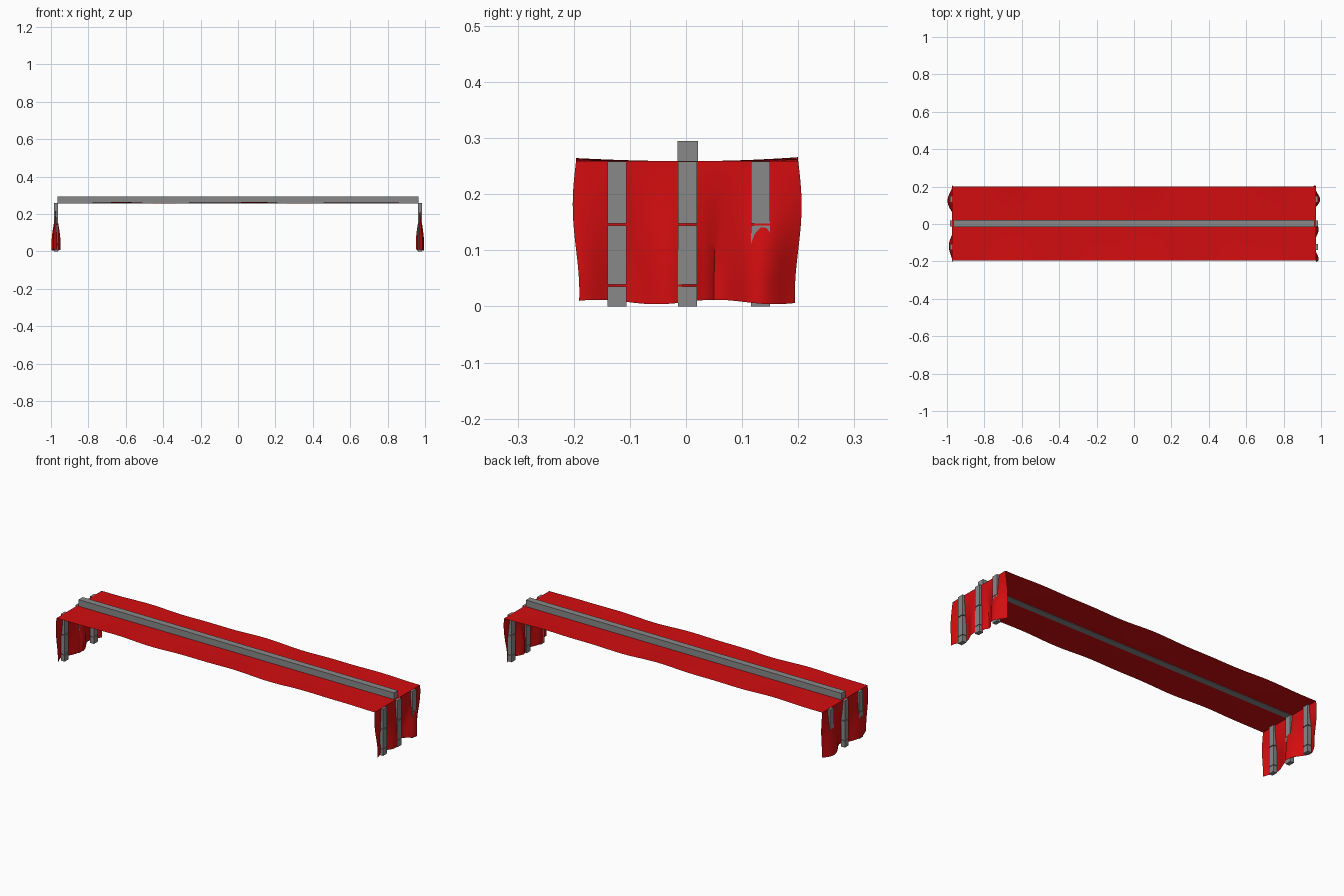
import bpy, bmesh, math

if "Cube" in bpy.data.objects:
    bpy.data.objects.remove(bpy.data.objects["Cube"])

# Materials
def material(name, rgb):
    m = bpy.data.materials.new(name)
    m.diffuse_color = (*rgb, 1)
    m.use_nodes = True
    m.node_tree.nodes["Principled BSDF"].inputs["Base Color"].default_value = m.diffuse_color
    return m

RED = material("red cloth", (0.65, 0.004, 0.005))
GREY = material("grey metal", (0.25, 0.25, 0.25))

END = 0.973      # where the cloth folds down
TOP = 0.259      # height of the cloth
HEM = 0.008      # bottom edge of the hanging ends


def finish(name, bm, mat):
    me = bpy.data.meshes.new(name)
    bm.to_mesh(me)
    bm.free()
    me.materials.append(mat)
    ob = bpy.data.objects.new(name, me)
    bpy.context.collection.objects.link(ob)
    return ob


def boxes(name, spans, mat):
    """One object made of boxes given as (x0, x1, y0, y1, z0, z1)."""
    bm = bmesh.new()
    for x0, x1, y0, y1, z0, z1 in spans:
        vs = bmesh.ops.create_cube(bm, size=1)["verts"]
        for v in vs:
            v.co = (x0 + (v.co.x + .5) * (x1 - x0),
                    y0 + (v.co.y + .5) * (y1 - y0),
                    z0 + (v.co.z + .5) * (z1 - z0))
    return finish(name, bm, mat)


# Cloth: flat top with rippled long edges, and hanging wavy ends
def top_point(x, y):
    e = (abs(y) / 0.2) ** 2 * (1 - (x / END) ** 4)
    ripple = math.sin(9 * x + 1.6) + 0.6 * math.sin(17 * x + 4 * y)
    return (x, y, TOP + e * 0.0032 * (0.7 + ripple))


def end_point(side, y, t):
    z = TOP + (HEM - TOP) * t
    swell = math.sin(min(1, t * 1.15) * math.pi / 2) ** 2
    if side > 0:
        amp = 0.022 if y > 0.05 else 0.014
        wave = amp * math.cos(2 * math.pi * (y - 0.135) / 0.165)
    else:
        amp = 0.024 if y > 0 else 0.017
        wave = amp * math.cos(2 * math.pi * (y - 0.128) / 0.25)
    y += 0.006 * (y / 0.2) * math.sin(5 * t)
    z += 0.004 * t * math.sin(30 * y)
    return (side * (END + swell * wave), y, z)


NY, NX, NZ = 40, 96, 20
ys = [-0.196 + 0.396 * j / NY for j in range(NY + 1)]
bm = bmesh.new()
rows = [[bm.verts.new(end_point(-1, y, 1 - i / NZ)) for y in ys] for i in range(NZ)]
rows += [[bm.verts.new(top_point(END * (2 * i / NX - 1), y)) for y in ys] for i in range(NX + 1)]
rows += [[bm.verts.new(end_point(1, y, (i + 1) / NZ)) for y in ys] for i in range(NZ)]
for a, b in zip(rows, rows[1:]):
    for j in range(NY):
        bm.faces.new((a[j], b[j], b[j + 1], a[j + 1]))
cloth = finish("cloth_cover", bm, RED)
bpy.context.view_layer.objects.active = cloth
cloth.select_set(True)
bpy.ops.object.shade_smooth_by_angle(angle=math.radians(40))

# Long ridge beam, slightly sunk into the cloth
boxes("ridge_beam", [(-0.964, 0.964, -0.015, 0.021, 0.256, 0.295)], GREY)

# Three posts at each end, in stacked sections with narrow gaps
SECTIONS = [(0.0, 0.036), (0.039, 0.144), (0.148, 0.258)]
for side, label in ((-1, "left"), (1, "right")):
    x0, x1 = sorted((side * 0.962, side * 0.985))
    for yc, place in ((-0.123, "front"), (0.003, "middle"), (0.133, "back")):
        boxes(f"{label}_{place}_post",
              [(x0, x1, yc - 0.017, yc + 0.017, a, b) for a, b in SECTIONS], GREY)
